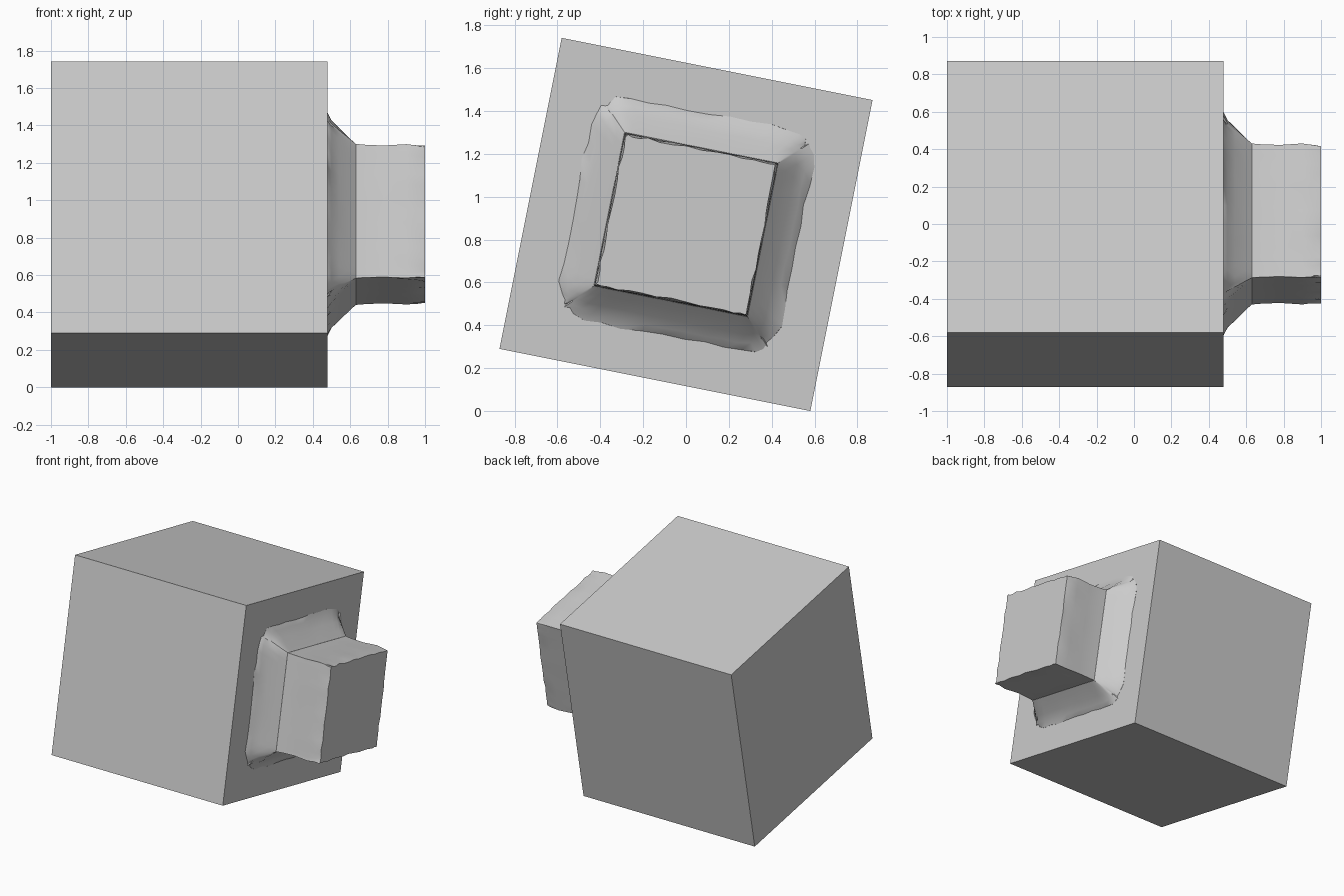
import bpy, bmesh, math, random
from mathutils import Matrix, Vector

cube = bpy.data.objects.get("Cube")
if cube:
    bpy.data.objects.remove(cube, do_unlink=True)

random.seed(4)
HALF = 0.74                       # half width of the block
TILT = math.atan2(0.29, 1.45)     # roll of the whole body about x
LIFT = HALF * (math.cos(TILT) + math.sin(TILT))
PLACE = Matrix.Translation((0, 0, LIFT)) @ Matrix.Rotation(-TILT, 4, 'X')

grey = bpy.data.materials.new("plain grey")
grey.use_nodes = True
grey.diffuse_color = (0.6, 0.6, 0.6, 1)
grey.node_tree.nodes["Principled BSDF"].inputs["Base Color"].default_value = (0.6, 0.6, 0.6, 1)


def make_object(name, bm):
    bmesh.ops.recalc_face_normals(bm, faces=bm.faces)
    bm.transform(PLACE)
    mesh = bpy.data.meshes.new(name)
    bm.to_mesh(mesh)
    bm.free()
    mesh.materials.append(grey)
    obj = bpy.data.objects.new(name, mesh)
    bpy.context.collection.objects.link(obj)
    return obj


def square_ring(bm, x, half, radius, wobble, segs=16):
    """One square cross-section with rounded corners and a slightly uneven edge."""
    ring = []
    for side in range(4):
        turn = Matrix.Rotation(side * math.pi / 2, 2)
        for i in range(segs):
            t = -math.cos(math.pi * i / segs)      # denser near the corners
            p = Vector((half, t * half))
            inner = half - radius
            core = Vector((inner, max(-inner, min(inner, p.y))))
            if radius > 0:
                p = core + (p - core).normalized() * radius
            p *= 1 + random.uniform(-wobble, wobble) / half
            p = turn @ p
            ring.append(bm.verts.new((x, p.x, p.y)))
    return ring


def loft(name, sections):
    bm = bmesh.new()
    rings = [square_ring(bm, *s) for s in sections]
    for a, b in zip(rings, rings[1:]):
        for i in range(len(a)):
            j = (i + 1) % len(a)
            bm.faces.new((a[i], a[j], b[j], b[i]))
    bm.faces.new(rings[0])
    bm.faces.new(rings[-1])
    obj = make_object(name, bm)
    bpy.ops.object.select_all(action='DESELECT')
    obj.select_set(True)
    bpy.context.view_layer.objects.active = obj
    bpy.ops.object.shade_smooth_by_angle(angle=math.radians(35))
    return obj


# Main block
bm = bmesh.new()
bmesh.ops.create_cube(bm, size=1)
bm.transform(Matrix.Translation((-0.261, 0, 0)) @ Matrix.Diagonal((1.478, 2 * HALF, 2 * HALF, 1)))
make_object("block", bm)

# Flared collar that joins the stub to the block: x, half width, corner radius, wobble
loft("collar", [
    (0.470, 0.530, 0.17, 0.0),
    (0.479, 0.528, 0.17, 0.010),
    (0.500, 0.492, 0.13, 0.004),
    (0.540, 0.450, 0.08, 0.002),
    (0.590, 0.402, 0.03, 0.0),
    (0.630, 0.366, 0.0, 0.0),
])

# Square stub with a slightly waisted middle and rough outer end
loft("stub", [
    (0.625, 0.366, 0.0, 0.0),
    (0.680, 0.362, 0.0, 0.0),
    (0.780, 0.359, 0.0, 0.001),
    (0.900, 0.364, 0.0, 0.002),
    (0.960, 0.361, 0.0, 0.003),
    (1.000, 0.356, 0.0, 0.006),
])
